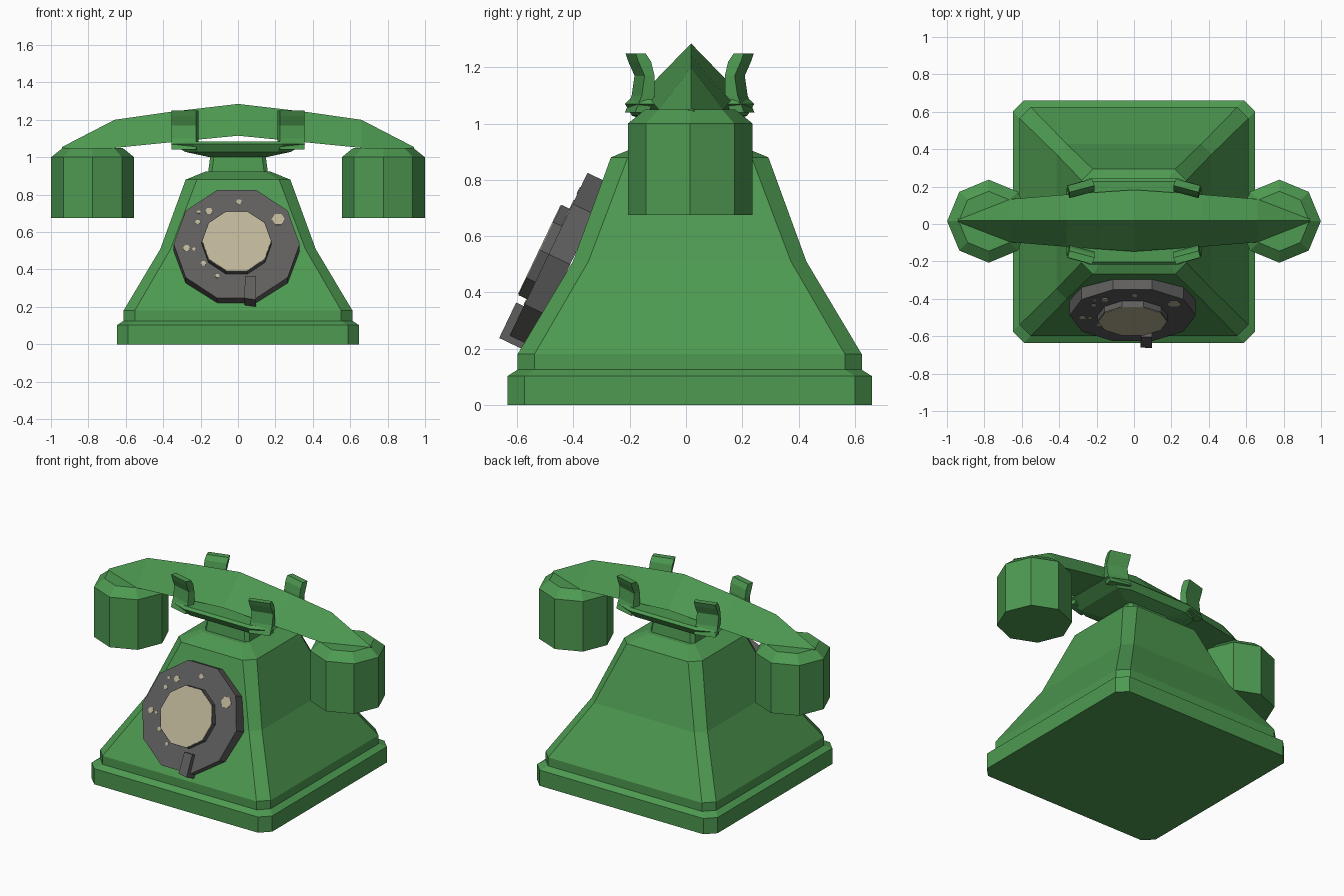
import bpy, bmesh, math
from mathutils import Vector, Matrix

if "Cube" in bpy.data.objects:
    bpy.data.objects.remove(bpy.data.objects["Cube"])


def material(name, rgb):
    m = bpy.data.materials.new(name)
    m.diffuse_color = (*rgb, 1)
    m.use_nodes = True
    m.node_tree.nodes["Principled BSDF"].inputs["Base Color"].default_value = m.diffuse_color
    return m


GREEN = material("green_shell", (0.075, 0.32, 0.082))
GREY = material("dark_grey_dial", (0.115, 0.112, 0.11))
CREAM = material("cream_face", (0.50, 0.455, 0.31))
CY = 0.013  # depth centre of the body


def loft(name, rings, mat, matrix=None):
    """Skin a closed solid through rings of equal point count."""
    bm = bmesh.new()
    loops = [[bm.verts.new(p) for p in r] for r in rings]
    n = len(loops[0])
    for a, b in zip(loops, loops[1:]):
        for i in range(n):
            j = (i + 1) % n
            bm.faces.new((a[i], a[j], b[j], b[i]))
    bm.faces.new(loops[0][::-1])
    bm.faces.new(loops[-1])
    if matrix:
        bm.transform(matrix)
    bmesh.ops.remove_doubles(bm, verts=bm.verts, dist=1e-5)
    bmesh.ops.recalc_face_normals(bm, faces=bm.faces)
    me = bpy.data.meshes.new(name)
    bm.to_mesh(me)
    bm.free()
    me.materials.append(mat)
    ob = bpy.data.objects.new(name, me)
    bpy.context.collection.objects.link(ob)
    return ob


def cut_rect(hx, hy, cx, cy, z):
    """Rectangle with cut corners, centred on the body axis."""
    q = [(hx, hy - cy), (hx - cx, hy)]
    pts = q + [(-x, y) for x, y in q[::-1]]
    pts += [(-x, -y) for x, y in pts]
    return [(x, y + CY, z) for x, y in pts]


def polygon(r, n, z, x=0, y=0):
    return [(x + r * math.cos(math.tau * i / n),
             y + r * math.sin(math.tau * i / n), z) for i in range(n)]


# stepped base and flared body
body = [(0, .648, .06), (.102, .648, .06), (.125, .612, .06), (.18, .612, .06),
        (.51, .415, .055), (.88, .28, .06), (.925, .17, .03)]
loft("body", [cut_rect(h, h, c, c, z) for z, h, c in body], GREEN)

# neck and cradle plate
loft("neck", [cut_rect(.162, .145, .02, .02, .90),
              cut_rect(.148, .13, .02, .02, 1.01)], GREEN)
loft("cradle", [cut_rect(.15, .13, .02, .02, 1.0),
                cut_rect(.28, .205, .07, .03, 1.028),
                cut_rect(.36, .23, .12, .05, 1.07),
                cut_rect(.35, .215, .12, .05, 1.085)], GREEN)

# four bent cradle horns, turned slightly inward at the outer ends
horn = [(1.04, .012, .05), (1.10, -.012, .045), (1.17, -.022, .035),
        (1.22, .0, .045), (1.25, .01, .035)]
for sx in (-1, 1):
    for sy in (-1, 1):
        rings = []
        for z, d, t in horn:
            outer, inner = .182 + d, .218 + d
            rings.append([(sx * x, CY + sy * y, z) for x, y in
                          ((.355, outer), (.225, inner),
                           (.21, inner - t), (.345, outer - t))])
        loft("cradle_horn", rings, GREEN)

# handset handle: triangular section, pointed at both ends
spine = [(-.94, .015, 1.055, 1.04), (-.66, .115, 1.2, 1.05),
         (-.36, .14, 1.243, 1.08), (0, .165, 1.285, 1.115),
         (.36, .14, 1.243, 1.08), (.66, .115, 1.2, 1.05),
         (.94, .015, 1.055, 1.04)]
loft("handset_handle", [[(x, .018 - w, low), (x, .018, top), (x, .018 + w, low)]
                        for x, w, top, low in spine], GREEN)

# earpiece and mouthpiece: eight-sided cups
for name, x in (("earpiece", -.777), ("mouthpiece", .777)):
    loft(name, [polygon(r, 8, z, x, .015) for r, z in
                ((.222, .675), (.222, 1.0), (.16, 1.05))], GREEN)

# dial frame: local z points out of the sloping front
out, up = Vector((0, -.902, .431)), Vector((0, .431, .902))
origin = out * .672 + up * .273
dial = Matrix(((1, 0, 0, 0), (0, up.y, out.y, origin.y),
               (0, up.z, out.z, origin.z), (0, 0, 0, 1)))

loft("dial_plate", [polygon(.337, 10, z, -.007) for z in (-.085, 0)], GREY, dial)
loft("dial_hub", [polygon(.187, 10, z, -.007) for z in (-.01, .034)], GREY, dial)
loft("dial_face", [polygon(.183, 10, z, -.007) for z in (.032, .037)], CREAM, dial)

# finger stop
loft("finger_stop", [[(.035, -.335, z), (.095, -.345, z), (.095, -.205, z),
                      (.037, -.205, z)] for z in (-.06, .03)], GREY, dial)

# worn cream number marks around the plate
marks = [(.215, .145, .036), (.005, .25, .016), (-.155, .195, .02),
         (-.215, .13, .014), (-.275, -.025, .019), (-.235, -.03, .01),
         (-.185, -.115, .015), (-.11, -.19, .012), (-.21, .19, .01)]
for x, y, r in marks:
    loft("number_mark", [polygon(r, 6, z, x, y) for z in (-.002, .003)], CREAM, dial)
